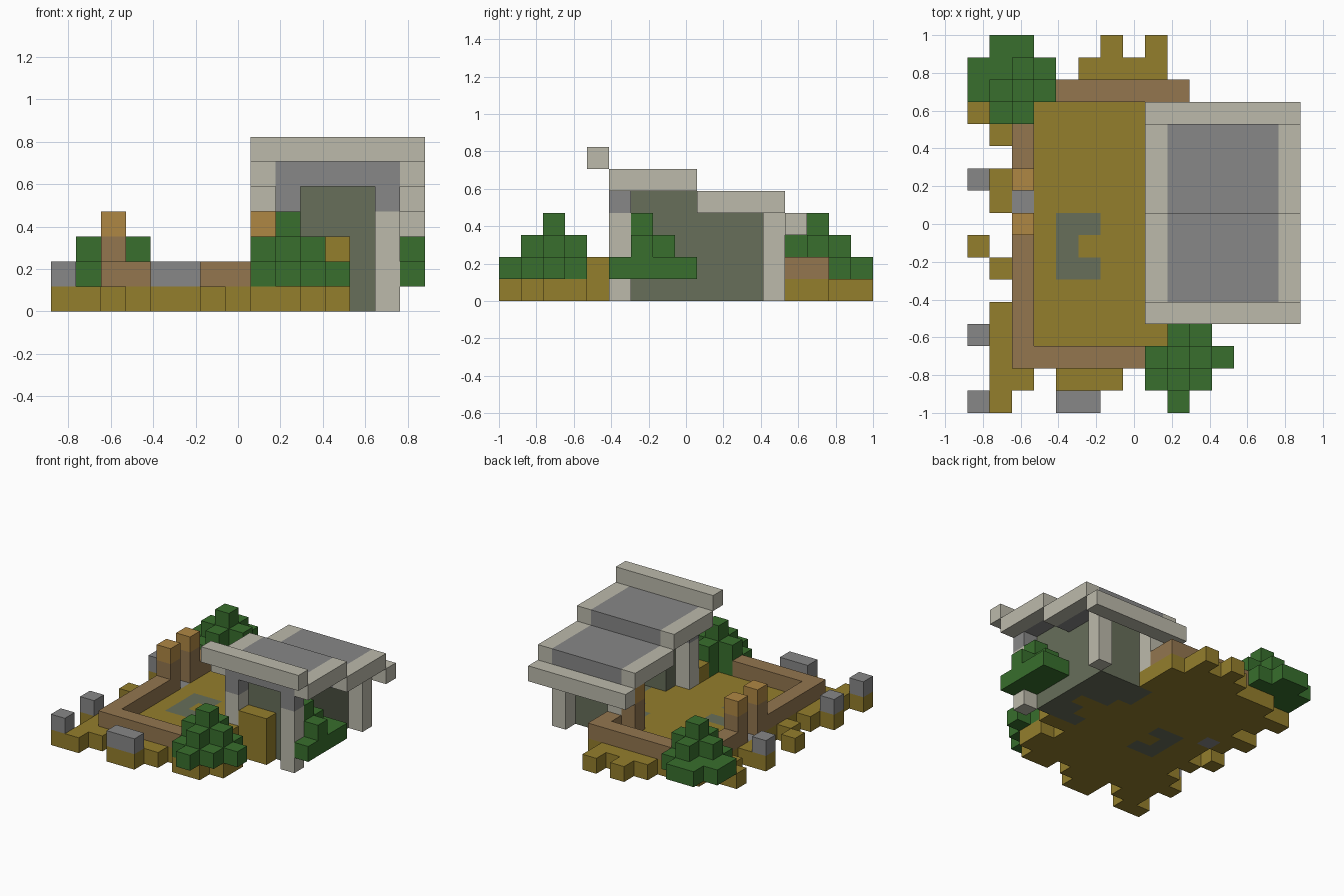
import bpy
import bmesh
from mathutils import Vector

if "Cube" in bpy.data.objects:
    bpy.data.objects.remove(bpy.data.objects["Cube"])

UNIT = 2 / 17
WIDE, DEEP = 15, 17


def material(name, hex_code):
    channels = [int(hex_code[i:i + 2], 16) / 255 for i in (0, 2, 4)]
    linear = [c / 12.92 if c < 0.04 else ((c + 0.055) / 1.055) ** 2.4 for c in channels]
    mat = bpy.data.materials.new(name)
    mat.use_nodes = True
    mat.diffuse_color = (*linear, 1)
    mat.node_tree.nodes["Principled BSDF"].inputs["Base Color"].default_value = (*linear, 1)
    return mat


soil = material("ochre soil", "947E2C")
timber = material("brown timber", "93764F")
cap = material("orange timber", "AF8744")
leaf = material("leaf green", "386F2D")
pale = material("pale stone", "BCBAAB")
slate = material("grey slate", "878787")
dark = material("dark mossy stone", "676E5A")

# Part key: name and material
PARTS = {
    "g": ("ground", soil), "h": ("front_steps", soil), "q": ("floor_paving", dark),
    "d": ("house_walls", dark), "p": ("house_posts", pale), "l": ("post_capitals", slate),
    "e": ("roof_border", pale), "r": ("roof_panels", slate), "b": ("yard_wall", timber),
    "k": ("gate_posts", timber), "o": ("gate_post_caps", cap), "s": ("boulders", slate),
    "m": ("gate_step", slate), "t": ("back_tree", leaf), "u": ("front_tree", leaf),
    "v": ("side_bush", leaf),
}
cells = {}


def box(key, x, y, z, w=1, d=1, h=1):
    """Fill a block of cells; later parts replace earlier ones."""
    for i in range(x, x + w):
        for j in range(y, y + d):
            for k in range(z, z + h):
                cells[i, j, k] = key


def floor_plan(level, rows):
    for j, row in enumerate(reversed(rows)):
        for i, key in enumerate(row):
            if key != ".":
                box(key, i, j, level)


# Ground layer, back row first
floor_plan(0, [
    "......g.g......",
    ".....gggg......",
    "..gggggggg.....",
    "gggggggggg.....",
    ".ggggggggg...p.",
    "..gggggggqqqd..",
    ".ggggggggqqqd..",
    ".gmgggggggqqd..",
    "..ggqqggggggd..",
    "g.ggqggggggqd..",
    ".gggqqggggddd..",
    "..gggggggghh.p.",
    ".ggggggggg.....",
    "ggggggggggg....",
    ".gggggggggg....",
    ".gg.ggg.gg.....",
    "gg..gg.........",
])
for x, y in ((0, 10), (0, 3)):
    box("g", x, y, 0)

# Yard wall, boulders, plants and steps
floor_plan(1, [
    ".tt............",
    "tttt...........",
    "ttttbbbbbb.....",
    ".tt......b.....",
    "..b.....kp...p.",
    "..b.......ddd..",
    "s.k.........d..",
    "............d..",
    "..k.........dvv",
    "..b.........dvv",
    "..b.......dddvv",
    "..b......phh.pv",
    "..b......h.....",
    "s.b......uu....",
    "..bbbbbbuuuu...",
    "........uuu....",
    "s...ss...u.....",
])

# Tree crowns: a cross topped by a single block
for key, x, y in (("t", 2, 14), ("u", 9, 2)):
    box(key, x - 1, y, 2, w=3)
    box(key, x, y - 1, 2, d=3)
    box(key, x, y, 3)
box("v", 13, 6, 2, w=2)
box("v", 13, 7, 2)
box("v", 13, 6, 3)

# Gate posts and corner post
for x, y in ((2, 8), (2, 10), (8, 12)):
    box("k", x, y, 2)
    box("o", x, y, 3)

# House walls, posts and capitals
box("d", 12, 6, 2, d=6, h=2)
box("d", 10, 11, 2, w=2, h=2)
box("d", 10, 6, 2, w=2, h=3)
box("d", 12, 6, 4, d=3)
for x in (9, 13):
    for y in (5, 12):
        box("p", x, y, 2, h=2)
    box("l", x, 5, 4)
box("h", 10, 5, 2, w=2)

# Stepped roof: pale border around slate panels
for y, z, d in ((4, 6, 1), (5, 5, 4), (9, 4, 4), (13, 3, 1)):
    box("e", 8, y, z, w=7, d=d)
    if d > 1:
        box("r", 9, y, z, w=5, d=d)

# Axis-aligned face directions with their two side vectors
AXES = [Vector(v) for v in ((1, 0, 0), (0, 1, 0), (0, 0, 1))]


def build_part(key, name, mat):
    bm = bmesh.new()
    verts = {}
    for cell, owner in cells.items():
        if owner != key:
            continue
        middle = Vector(cell) + Vector((0.5, 0.5, 0.5))
        for a in range(3):
            for sign in (-1, 1):
                n = AXES[a] * sign
                if tuple(int(c) for c in Vector(cell) + n) in cells:
                    continue
                u, v = AXES[(a + 1) % 3] / 2, AXES[(a + 2) % 3] / 2 * sign
                corners = []
                for c in (-u - v, u - v, u + v, v - u):
                    spot = tuple(round(t) for t in middle + n / 2 + c)
                    if spot not in verts:
                        place = Vector(spot) - Vector((WIDE / 2, DEEP / 2, 0))
                        verts[spot] = bm.verts.new(place * UNIT)
                    corners.append(verts[spot])
                bm.faces.new(corners)
    bmesh.ops.dissolve_limit(bm, angle_limit=0.01, verts=bm.verts, edges=bm.edges)
    mesh = bpy.data.meshes.new(name)
    bm.to_mesh(mesh)
    bm.free()
    mesh.materials.append(mat)
    bpy.context.collection.objects.link(bpy.data.objects.new(name, mesh))


for key, (name, mat) in PARTS.items():
    build_part(key, name, mat)
